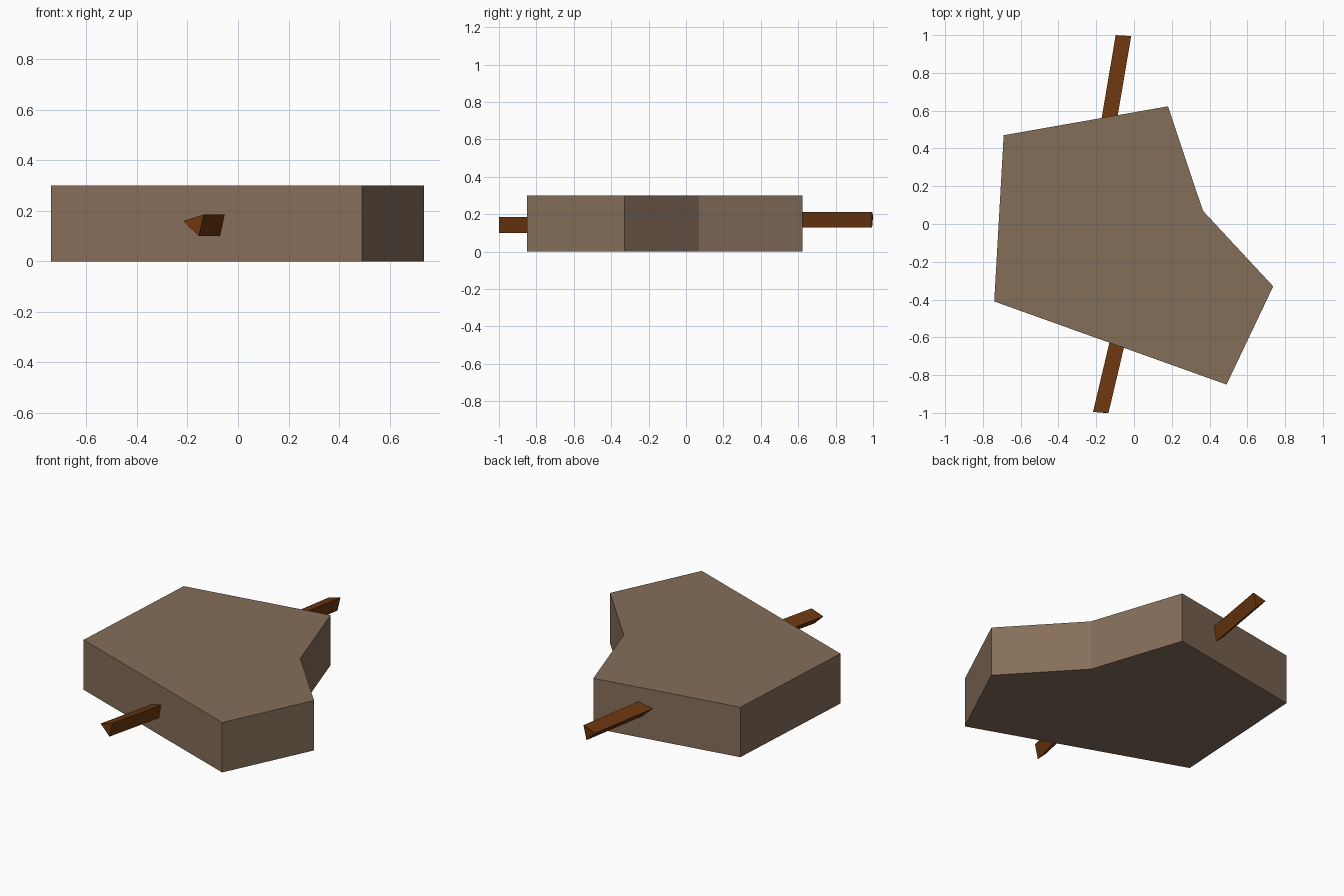
import bpy
import bmesh
from mathutils import Vector

cube = bpy.data.objects.get("Cube")
if cube:
    bpy.data.objects.remove(cube, do_unlink=True)


def make_material(name, rgb):
    mat = bpy.data.materials.new(name)
    mat.use_nodes = True
    color = (*rgb, 1.0)
    mat.diffuse_color = color
    bsdf = mat.node_tree.nodes["Principled BSDF"]
    bsdf.inputs["Base Color"].default_value = color
    bsdf.inputs["Roughness"].default_value = 0.9
    return mat


def make_prism(name, profile, sweep, material):
    """Sweep a flat polygon along a vector into a closed prism."""
    bm = bmesh.new()
    base = bm.faces.new([bm.verts.new(p) for p in profile])
    swept = bmesh.ops.extrude_face_region(bm, geom=[base], use_keep_orig=True)
    moved = [g for g in swept["geom"] if isinstance(g, bmesh.types.BMVert)]
    bmesh.ops.translate(bm, vec=Vector(sweep), verts=moved)
    bmesh.ops.recalc_face_normals(bm, faces=bm.faces[:])
    mesh = bpy.data.meshes.new(name)
    bm.to_mesh(mesh)
    bm.free()
    mesh.materials.append(material)
    obj = bpy.data.objects.new(name, mesh)
    bpy.context.collection.objects.link(obj)
    return obj


stone = make_material("dusty brown", (0.235, 0.157, 0.102))
wood = make_material("dark wood", (0.15, 0.038, 0.005))

# Irregular six-sided slab
outline = [(-0.69, 0.47), (-0.74, -0.41), (0.49, -0.85),
           (0.737, -0.33), (0.365, 0.07), (0.18, 0.623)]
make_prism("slab", [(x, y, 0) for x, y in outline], (0, 0, 0.3), stone)

# Triangular sticks, each running from its outer tip into the slab
triangle = [(-0.082, 0.005, -0.025), (0, 0, 0), (-0.02, 0, -0.085)]
sticks = {
    "front_stick": ((-0.135, -1.0, 0.185), (0.13, 0.55, 0)),
    "back_stick": ((-0.015, 0.995, 0.213), (-0.098, -0.58, 0)),
}
for name, (tip, sweep) in sticks.items():
    make_prism(name, [Vector(tip) + Vector(p) for p in triangle], sweep, wood)
